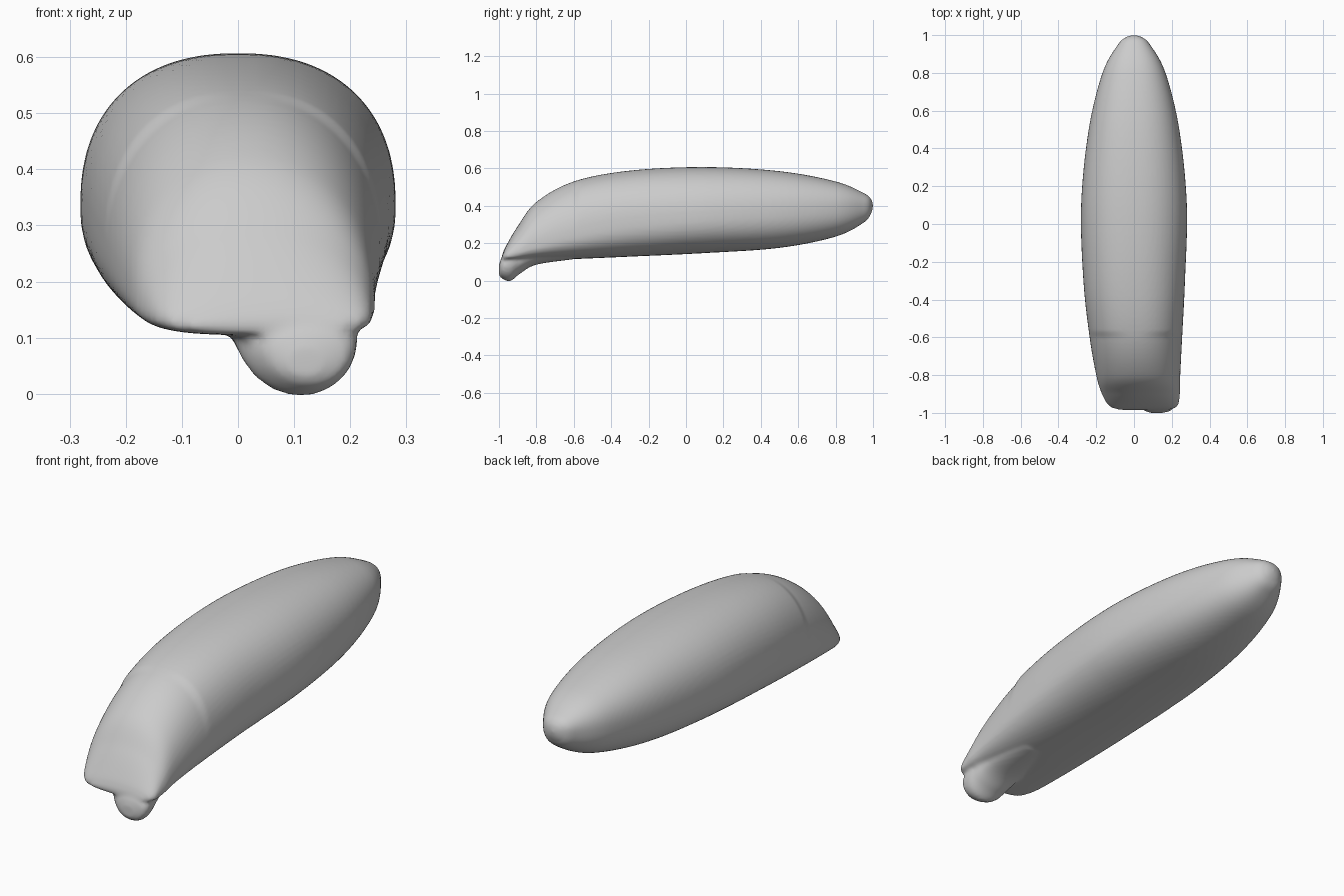
import bpy, bmesh, math

cube = bpy.data.objects.get("Cube")
if cube:
    bpy.data.objects.remove(cube)

# One plain grey material
grey = bpy.data.materials.new("plain grey")
grey.use_nodes = True
colour = (0.6, 0.6, 0.6, 1)
grey.diffuse_color = colour
grey.node_tree.nodes["Principled BSDF"].inputs["Base Color"].default_value = colour


def spline(stations, steps):
    """Smooth curve through a list of equal-length rows."""
    rows = []
    last = len(stations) - 1
    for i in range(last):
        before, start = stations[max(i - 1, 0)], stations[i]
        end, after = stations[i + 1], stations[min(i + 2, last)]
        for s in range(steps):
            t = s / steps
            rows.append([
                b + t / 2 * (c - a + t * (2 * a - 5 * b + 4 * c - d + t * (3 * (b - c) + d - a)))
                for a, b, c, d in zip(before, start, end, after)])
    rows.append(stations[-1])
    return rows


def power(value, exponent):
    return math.copysign(abs(value) ** (2 / exponent), value)


def loft(bm, stations, upper, lower, sides=64, steps=8):
    """Skin rounded sections: y, left x, right x, bottom, middle, top."""
    rings = []
    for y, x0, x1, bottom, middle, top in spline(stations, steps):
        centre, half = (x0 + x1) / 2, (x1 - x0) / 2
        ring = []
        for k in range(sides):
            a = math.tau * k / sides
            c, s = math.cos(a), math.sin(a)
            n = upper(y) if s > 0 else lower(y)
            height = top - middle if s > 0 else middle - bottom
            ring.append(bm.verts.new((centre + half * power(c, n), y,
                                      middle + height * power(s, n))))
        rings.append(ring)
    for r, q in zip(rings, rings[1:]):
        for k in range(sides):
            j = (k + 1) % sides
            bm.faces.new((r[k], r[j], q[j], q[k]))
    bm.faces.new(rings[0][::-1])
    bm.faces.new(rings[-1])


bm = bmesh.new()

# Long rounded shell, ending in a low lip at the front
shell = [
    (-.985, -.07, .18, .11, .12, .13),
    (-.965, -.13, .23, .105, .13, .18),
    (-.9, -.17, .243, .105, .15, .29),
    (-.8, -.2, .245, .108, .19, .42),
    (-.6, -.235, .255, .115, .25, .53),
    (-.3, -.268, .27, .128, .31, .588),
    (.1, -.28, .28, .147, .34, .607),
    (.5, -.24, .24, .175, .365, .585),
    (.8, -.167, .167, .235, .385, .53),
    (.95, -.085, .085, .31, .398, .468),
    (.99, -.04, .04, .36, .4, .435),
    (1, -.003, .003, .397, .4, .403),
]
loft(bm, shell, lambda y: 2.3 if y > -.6 else 2.1, lambda y: 2.4 if y > 0 else 2.4 - .6 * y)

# Small nub under the lip, fading back along the underside
nub = [
    (-1, .09, .15, .03, .055, .08),
    (-.985, .05, .2, .012, .075, .12),
    (-.94, .005, .213, -.003, .1, .13),
    (-.89, -.01, .205, .035, .11, .14),
    (-.8, -.02, .19, .085, .13, .16),
    (-.6, .02, .16, .114, .14, .17),
]
loft(bm, nub, lambda y: 2.2, lambda y: 2)

bmesh.ops.recalc_face_normals(bm, faces=bm.faces)
mesh = bpy.data.meshes.new("body")
bm.to_mesh(mesh)
bm.free()
body = bpy.data.objects.new("body", mesh)
bpy.context.collection.objects.link(body)
mesh.materials.append(grey)

# Fuse both volumes into one soft skin
fuse = body.modifiers.new("fuse", "REMESH")
fuse.mode = "VOXEL"
fuse.voxel_size = .009
fuse.use_smooth_shade = True
soften = body.modifiers.new("soften", "SMOOTH")
soften.factor = .5
soften.iterations = 5
